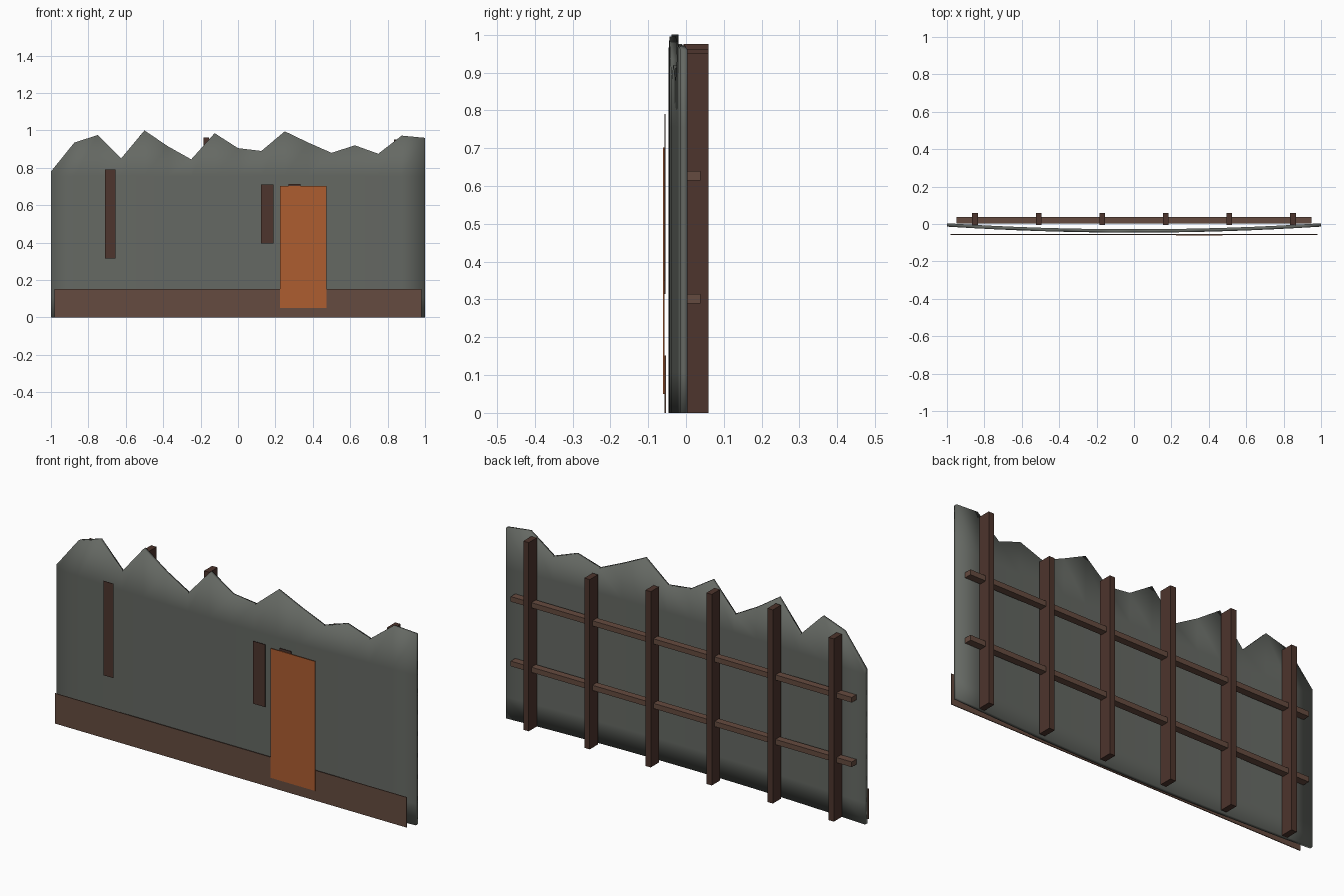
import bpy, bmesh

if "Cube" in bpy.data.objects:
    bpy.data.objects.remove(bpy.data.objects["Cube"])


def material(name, rgb):
    m = bpy.data.materials.new(name)
    m.diffuse_color = (*rgb, 1)
    m.use_nodes = True
    m.node_tree.nodes["Principled BSDF"].inputs["Base Color"].default_value = m.diffuse_color
    return m


METAL = material("weathered_sheet", (0.13, 0.14, 0.125))
BROWN = material("brown_wood", (0.13, 0.07, 0.05))
DARK = material("dark_wood", (0.075, 0.035, 0.026))
RUST = material("orange_rust", (0.42, 0.11, 0.03))


def add_mesh(name, bm, mat):
    me = bpy.data.meshes.new(name)
    bmesh.ops.recalc_face_normals(bm, faces=bm.faces)
    bm.to_mesh(me)
    bm.free()
    ob = bpy.data.objects.new(name, me)
    bpy.context.collection.objects.link(ob)
    me.materials.append(mat)
    return ob


def box(name, x, y, z, mat):
    bm = bmesh.new()
    bmesh.ops.create_cube(bm, size=1)
    for v in bm.verts:
        v.co = [(a + b) / 2 + c * (b - a) for c, (a, b) in zip(v.co, (x, y, z))]
    return add_mesh(name, bm, mat)


# Bowed wall sheet with a torn top edge
TOP = [0.78, 0.935, 0.975, 0.85, 1.0, 0.915, 0.845, 0.985, 0.905,
       0.89, 0.995, 0.935, 0.88, 0.92, 0.875, 0.972, 0.96]
ROWS = 8


def sheet_layer(bm, offset):
    grid = []
    for i, top in enumerate(TOP):
        x = -1 + i / 8
        y = -0.037 + 0.032 * x * x + offset
        levels = [0.84 * 0.9 * r / (ROWS - 1) for r in range(ROWS)] + [top]
        grid.append([bm.verts.new((x, y, z)) for z in levels])
    for a, b in zip(grid, grid[1:]):
        for r in range(ROWS):
            bm.faces.new((a[r], b[r], b[r + 1], a[r + 1]))
    return grid


bm = bmesh.new()
sheet_layer(bm, -0.009)
sheet_layer(bm, 0.009)
rim = [e for e in bm.edges if e.is_boundary]
bmesh.ops.bridge_loops(bm, edges=rim)
for f in bm.faces:
    f.smooth = True
add_mesh("wall_sheet", bm, METAL)

# Rear studs, cut to follow the torn edge
for i, h in enumerate([0.92, 0.975, 0.962, 0.885, 0.855, 0.95]):
    x = -0.85 + 0.34 * i
    box(f"rear_stud_{i + 1}", (x - 0.015, x + 0.015), (-0.006, 0.059), (0, h), DARK)

# Rear horizontal rails
for i, z in enumerate((0.302, 0.627)):
    box(f"rear_rail_{i + 1}", (-0.95, 0.95), (0.002, 0.038), (z - 0.013, z + 0.013), BROWN)

# Front base board and door-like panel
box("base_board", (-0.98, 0.98), (-0.0575, -0.0535), (0, 0.152), BROWN)
box("rust_panel", (0.225, 0.473), (-0.061, -0.0575), (0.05, 0.702), RUST)

# Thin stain strips on the front
for i, (x0, x1, z0, z1) in enumerate([(-0.71, -0.655, 0.315, 0.79),
                                      (0.124, 0.19, 0.395, 0.71),
                                      (0.27, 0.335, 0.35, 0.714)]):
    box(f"front_strip_{i + 1}", (x0, x1), (-0.0567, -0.0545), (z0, z1), DARK)
